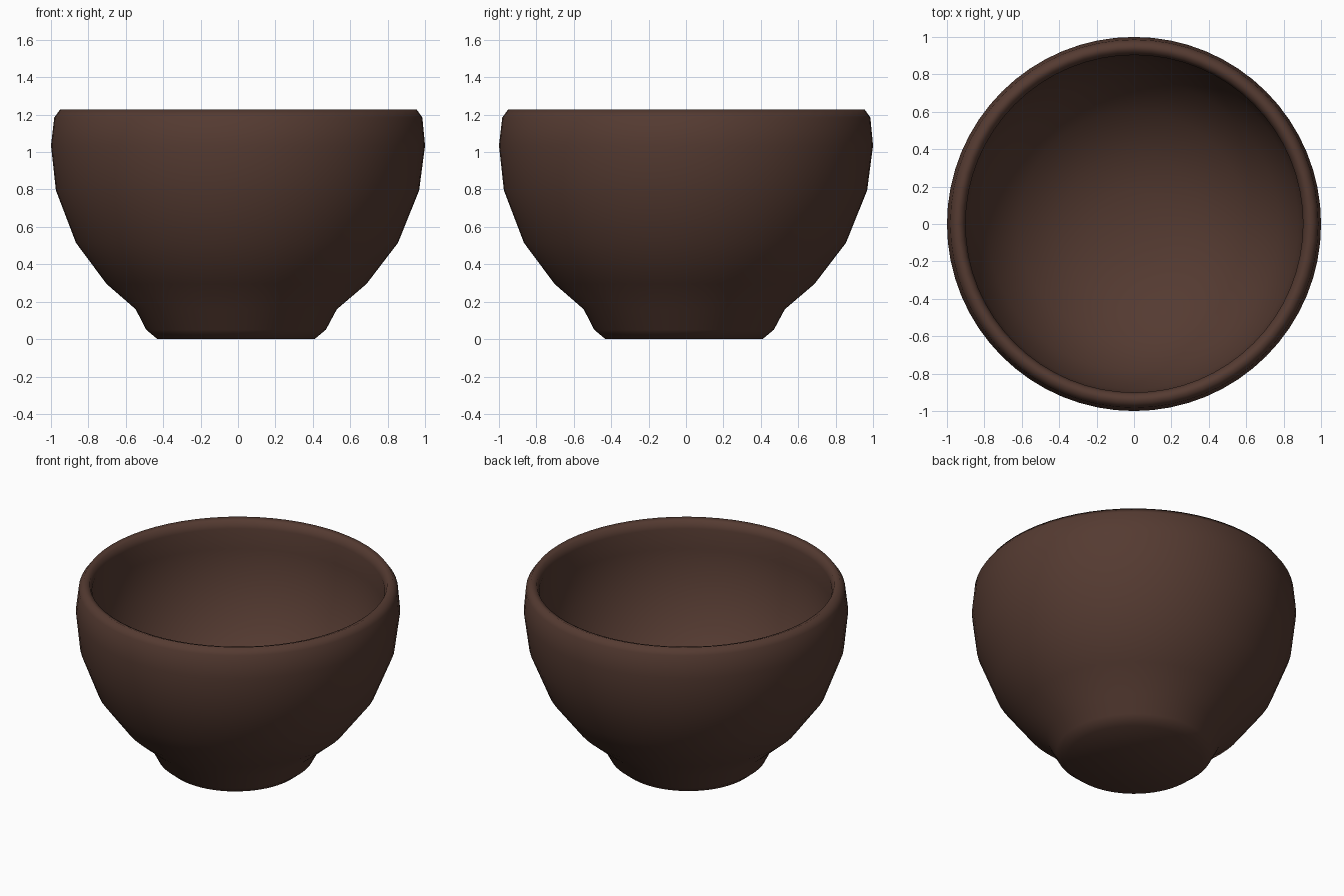
import bpy, bmesh, math

if "Cube" in bpy.data.objects:
    bpy.data.objects.remove(bpy.data.objects["Cube"])

SEGMENTS = 64

# Bowl cross-section (radius, height): base, outer wall, rim, inner wall, floor
PROFILE = [
    (0.0, 0.0), (0.42, 0.0), (0.48, 0.05), (0.538, 0.16), (0.695, 0.295),
    (0.861, 0.515), (0.971, 0.795), (1.0, 1.035), (0.984, 1.185),
    (0.953, 1.228), (0.917, 1.215), (0.902, 1.17),
    (0.91, 1.03), (0.88, 0.81), (0.78, 0.56), (0.61, 0.36),
    (0.38, 0.23), (0.19, 0.185), (0.0, 0.17),
]

clay = bpy.data.materials.new("dark_brown_clay")
clay.diffuse_color = (0.09, 0.043, 0.031, 1.0)
clay.use_nodes = True
clay.node_tree.nodes["Principled BSDF"].inputs["Base Color"].default_value = clay.diffuse_color

# Turn the cross-section around the vertical axis
bm = bmesh.new()
verts = [bm.verts.new((r, 0, z)) for r, z in PROFILE]
edges = [bm.edges.new(pair) for pair in zip(verts, verts[1:])]
bmesh.ops.spin(bm, geom=verts + edges, cent=(0, 0, 0), axis=(0, 0, 1),
               angle=math.tau, steps=SEGMENTS, use_duplicate=False)
bmesh.ops.remove_doubles(bm, verts=bm.verts, dist=0.0005)
bmesh.ops.recalc_face_normals(bm, faces=bm.faces)

# Slight handmade lean: the foot sits a little off centre
for v in bm.verts:
    lean = -0.011 + 0.0107 * v.co.z
    v.co.x += lean
    v.co.y += lean

for f in bm.faces:
    f.smooth = True

mesh = bpy.data.meshes.new("bowl")
bm.to_mesh(mesh)
bm.free()
mesh.materials.append(clay)
bowl = bpy.data.objects.new("bowl", mesh)
bpy.context.collection.objects.link(bowl)
